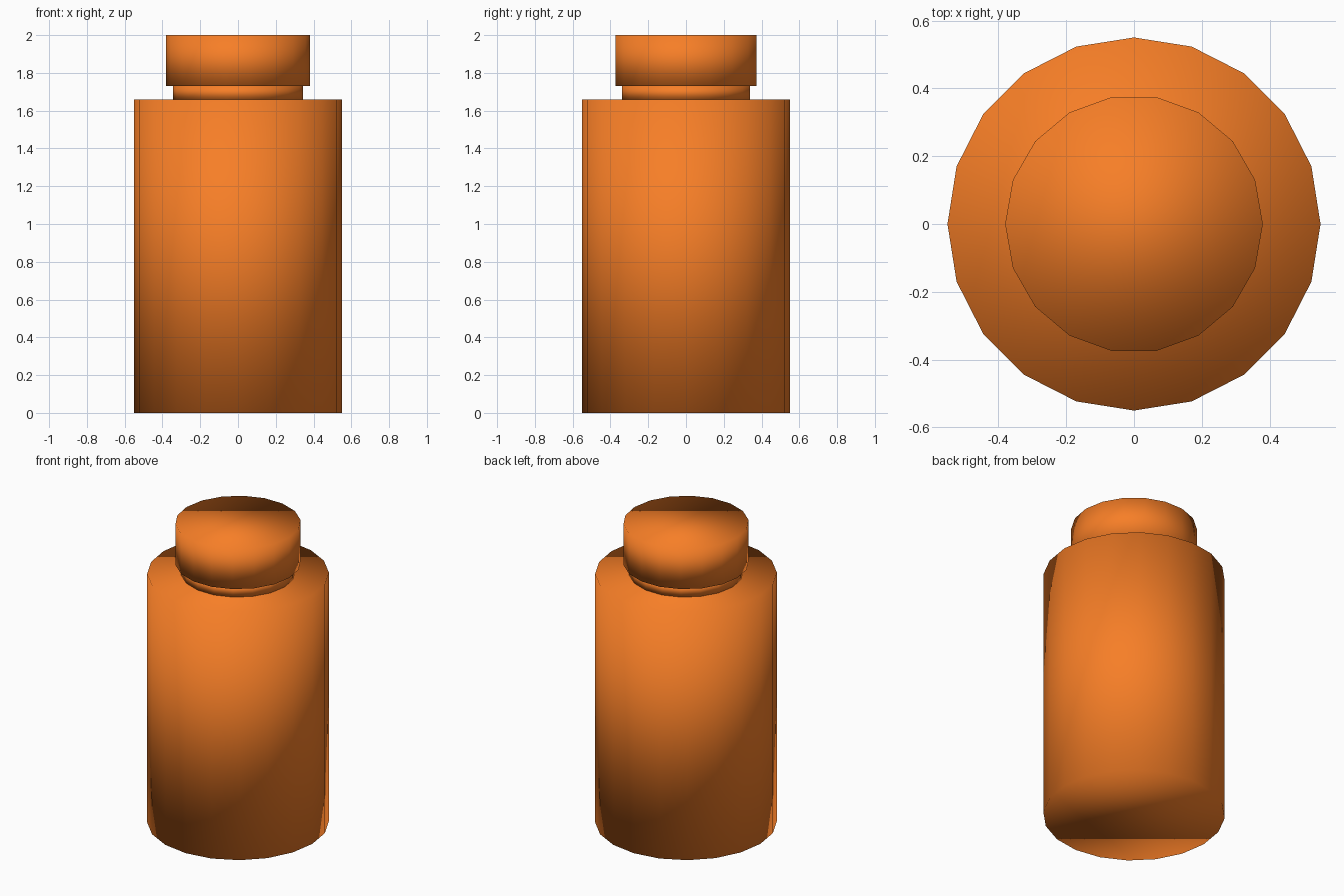
import bpy

if "Cube" in bpy.data.objects:
    bpy.data.objects.remove(bpy.data.objects["Cube"])

orange = bpy.data.materials.new("orange")
orange.diffuse_color = (0.93, 0.21, 0.02, 1)
orange.use_nodes = True
orange.node_tree.nodes["Principled BSDF"].inputs["Base Color"].default_value = orange.diffuse_color


def cylinder(name, sides, radius, z0, z1):
    bpy.ops.mesh.primitive_cylinder_add(
        vertices=sides, radius=radius, depth=z1 - z0, location=(0, 0, (z0 + z1) / 2))
    ob = bpy.context.object
    ob.name = name
    # First corner on the x axis
    from_y = 1.5707963
    ob.rotation_euler.z = from_y
    bpy.ops.object.transform_apply(location=False, rotation=True, scale=False)
    bpy.ops.object.shade_smooth()
    ob.data.materials.append(orange)
    return ob


# Bottle: wide body, short recessed neck, screw cap
cylinder("body", 20, 0.55, 0, 1.66)
cylinder("neck", 18, 0.345, 1.66, 1.73)
cylinder("cap", 18, 0.38, 1.73, 2.0)
